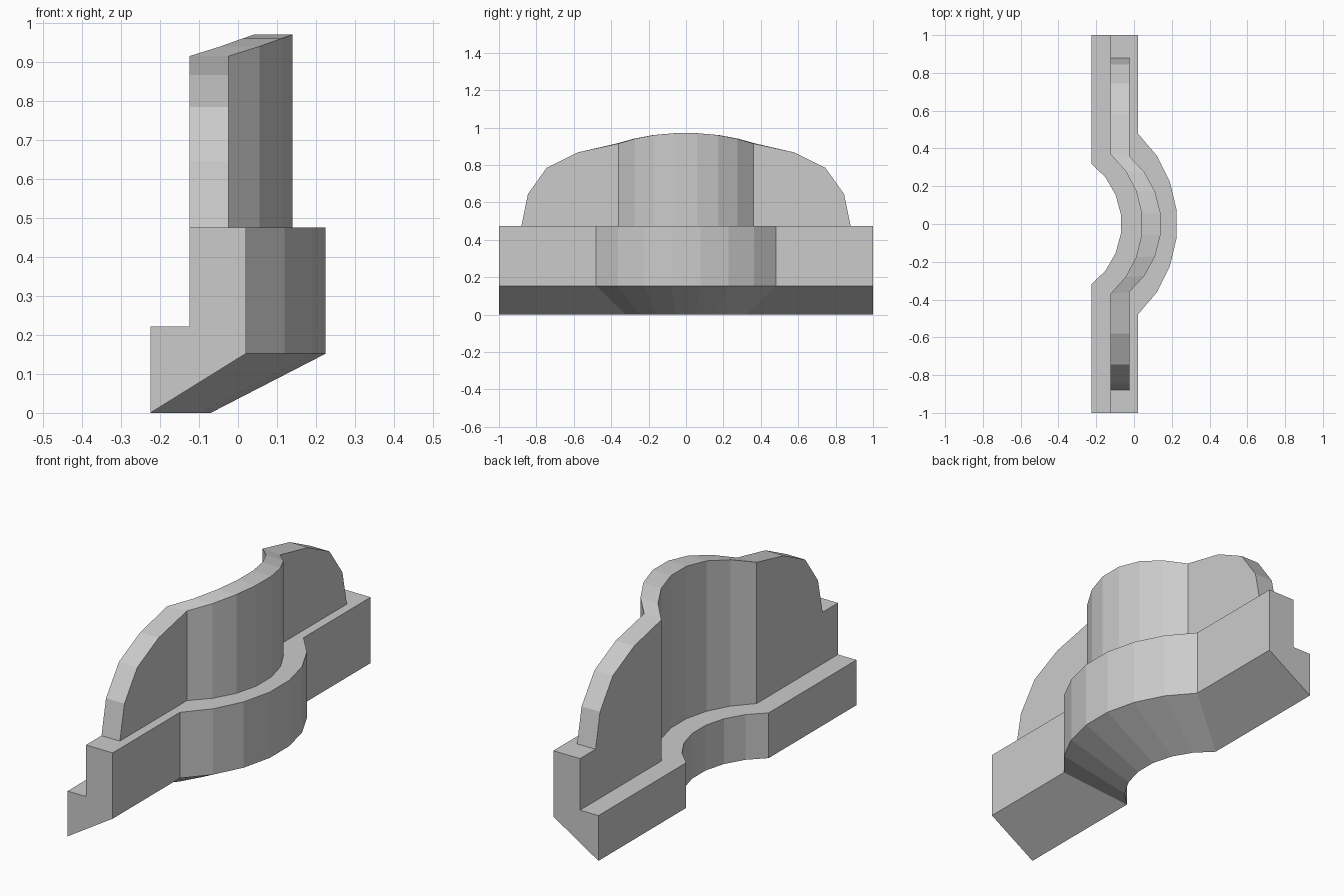
import bpy, bmesh, math

if "Cube" in bpy.data.objects:
    bpy.data.objects.remove(bpy.data.objects["Cube"])

SEG = 7  # facets across the central bulge


def rail(x_flat, x_apex, y_kink):
    """Plan points of a bulge: arc from (x_flat, -y_kink) over x_apex to (x_flat, y_kink)."""
    c = x_flat - 0.45
    for _ in range(40):  # find the arc centre so that the middle facet lies on x_apex
        a = math.atan2(y_kink, x_flat - c)
        r = math.hypot(y_kink, x_flat - c)
        c += (x_apex - (c + r * math.cos(a / SEG))) * 0.5
    return [(c + r * math.cos(t), r * math.sin(t))
            for t in (a * (2 * i / SEG - 1) for i in range(SEG + 1))]


def with_ends(points, x, ys):
    """Add straight wings on both sides of the bulge."""
    return [(x, -y) for y in ys] + points + [(x, y) for y in reversed(ys)]


def loft(name, sections):
    """Join a row of closed cross-sections and cap both ends."""
    bm = bmesh.new()
    rows = [[bm.verts.new(p) for p in s] for s in sections]
    n = len(rows[0])
    for a, b in zip(rows, rows[1:]):
        for j in range(n):
            k = (j + 1) % n
            bm.faces.new((a[j], a[k], b[k], b[j]))
    bm.faces.new(rows[0])
    bm.faces.new(rows[-1])
    bmesh.ops.remove_doubles(bm, verts=bm.verts, dist=1e-4)
    bmesh.ops.dissolve_degenerate(bm, edges=bm.edges, dist=1e-4)
    bmesh.ops.recalc_face_normals(bm, faces=bm.faces)
    mesh = bpy.data.meshes.new(name)
    bm.to_mesh(mesh)
    bm.free()
    obj = bpy.data.objects.new(name, mesh)
    bpy.context.collection.objects.link(obj)
    return obj


# Stepped moulding with a slanted underside
back = with_ends(rail(-0.225, -0.07, 0.32), -0.225, [1.0])
middle = with_ends(rail(-0.125, 0.04, 0.37), -0.125, [1.0])
front = with_ends(rail(0.02, 0.225, 0.48), 0.02, [1.0])
loft("base_moulding", [
    [(*b, 0), (*b, 0.222), (*m, 0.222), (*m, 0.475), (*f, 0.475), (*f, 0.152)]
    for b, m, f in zip(back, middle, front)])

# Upright crest panel with an arched, faceted outline
wing_y = [0.88, 0.845, 0.745, 0.58]
wing_z = [0.475, 0.645, 0.785, 0.867]
bulge_z = [0.915, 0.94, 0.96, 0.97]
heights = wing_z + bulge_z
heights += heights[::-1]
panel_back = with_ends(rail(-0.125, 0.04, 0.37), -0.125, wing_y)
panel_front = with_ends(rail(-0.025, 0.14, 0.36), -0.025, wing_y)
loft("crest_panel", [
    [(*b, 0.475), (*b, z), (*f, z), (*f, 0.475)]
    for b, f, z in zip(panel_back, panel_front, heights)])
